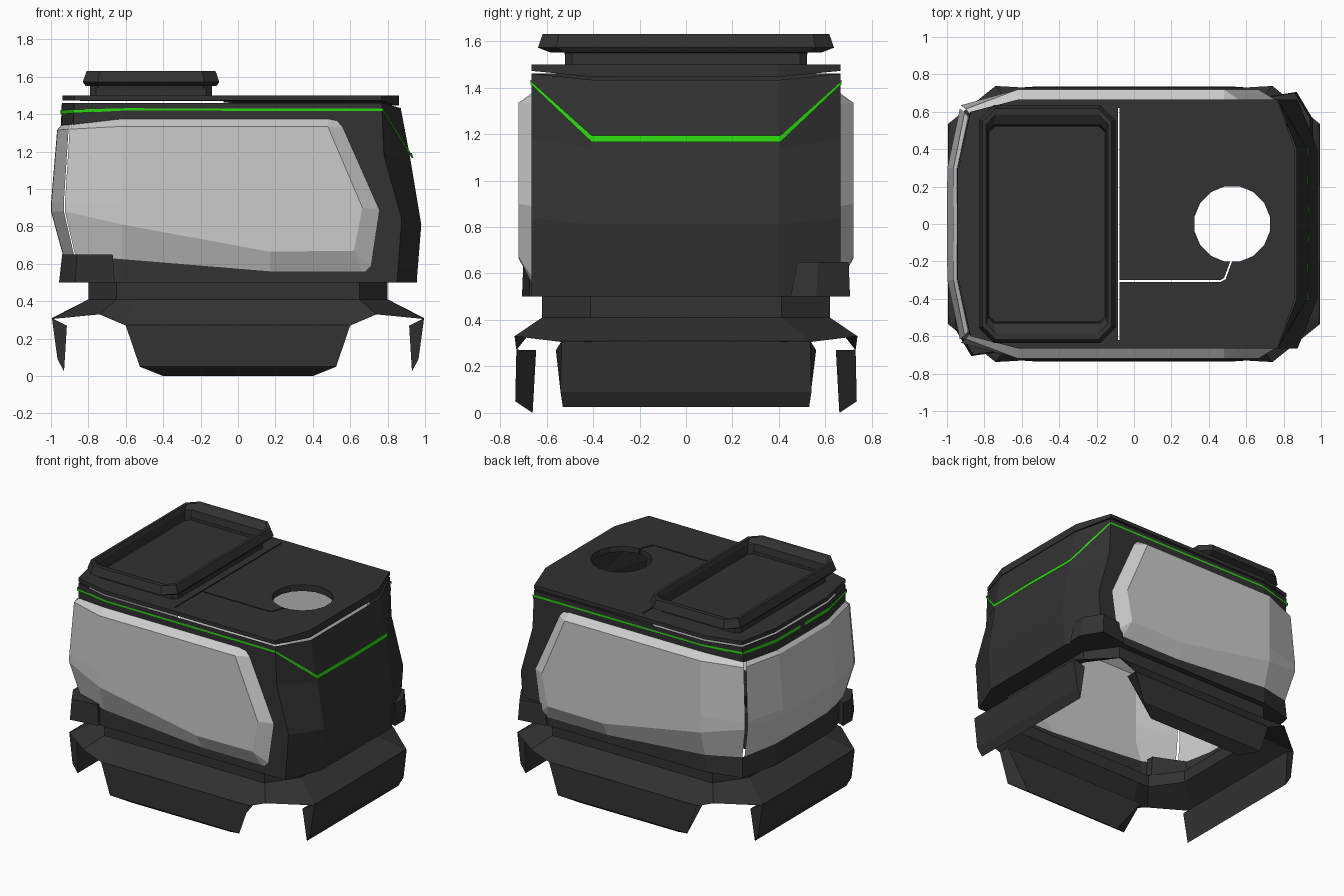
import bpy, math
from mathutils import Vector

if "Cube" in bpy.data.objects:
    bpy.data.objects.remove(bpy.data.objects["Cube"])


def material(name, rgb):
    m = bpy.data.materials.new(name)
    m.diffuse_color = (*rgb, 1)
    m.use_nodes = True
    m.node_tree.nodes["Principled BSDF"].inputs["Base Color"].default_value = m.diffuse_color
    return m


DARK = material("dark_metal", (0.032, 0.032, 0.032))
GREEN = material("green_light", (0.025, 0.68, 0.005))


def build(name, verts, faces, mat=DARK, mirror=""):
    me = bpy.data.meshes.new(name)
    me.from_pydata([tuple(v) for v in verts], [], faces)
    me.validate()
    ob = bpy.data.objects.new(name, me)
    bpy.context.collection.objects.link(ob)
    if mat:
        me.materials.append(mat)
    if mirror:
        mod = ob.modifiers.new("mirror", 'MIRROR')
        mod.use_axis = ["X" in mirror, "Y" in mirror, False]
    return ob


def strip(name, rows, mat=DARK, mirror="", closed=False, cap_start=False, cap_end=False):
    """Skin neighbouring rows of points with quads."""
    n = len(rows[0])
    verts = [p for r in rows for p in r]
    faces = []
    for i in range(len(rows) - 1):
        for j in range(n if closed else n - 1):
            k = (j + 1) % n
            ids = []
            for q in (i * n + j, i * n + k, (i + 1) * n + k, (i + 1) * n + j):
                if all((Vector(verts[q]) - Vector(verts[o])).length > 1e-5 for o in ids):
                    ids.append(q)
            if len(ids) > 2:
                faces.append(ids)
    if cap_start:
        faces.append(list(range(n))[::-1])
    if cap_end:
        faces.append(list(range(len(verts) - n, len(verts))))
    return build(name, verts, faces, mat, mirror)


def prism(name, plan, z0, z1, mat=DARK):
    return strip(name, [[(x, y, z0) for x, y in plan], [(x, y, z1) for x, y in plan]],
                 mat, "", True, True, True)


def octagon(cx, hx, hy, dx, dy, z):
    return [(cx + x, y, z) for x, y in (
        (hx, -hy + dy), (hx, hy - dy), (hx - dx, hy), (-hx + dx, hy),
        (-hx, hy - dy), (-hx, -hy + dy), (-hx + dx, -hy), (hx - dx, -hy))]


# Window panels: columns run from the slanted front edge back round the rear corner
A = [(.53, .665, 1.365), (.56, .665, 1.33), (.755, .665, .89), (.71, .665, .59), (.68, .665, .56)]
B = [(.48, .665, 1.375), (.48, .72, 1.335), (.665, .72, .9), (.62, .72, .67), (.66, .665, .56)]
C = [(.17, .665, 1.375), (.17, .72, 1.335), (.17, .72, .9), (.17, .72, .665), (.17, .665, .56)]
D = [(-.62, .665, 1.375), (-.62, .72, 1.335), (-.62, .72, .93), (-.62, .72, .81), (-.62, .665, .625)]
E = [(-.88, .59, 1.345), (-.90, .615, 1.32), (-.925, .635, .93), (-.925, .635, .88), (-.87, .59, .645)]
F = [(-.945, .3, 1.34), (-.965, .3, 1.315), (-.998, .3, .92), (-.998, .3, .88), (-.935, .3, .65)]
G = [(x - .002, 0, z) for x, y, z in F]
E2 = [(x - .006, y - .018, z) for x, y, z in E]
strip("side_windows", [A, B, C, D, E], None, "Y")
strip("rear_window", [E2, F, G], None, "Y")

# Front end of the cab: corner edge and centre edge of each row
corner = [(.768, .665, 1.46), (.77, .665, 1.42), (.78, .665, 1.18), (.875, .665, .84), (.85, .665, .5)]
centre = [(.87, .4, 1.433), (.92, .4, 1.17), (.925, .4, 1.14), (.98, .4, .81), (.955, .4, .5)]
middle = [(x, 0, z) for x, y, z in centre]
strip("cab_front", [corner, centre, middle], DARK, "Y")

# Wall framing the windows: window edge paired with body outline
inner = [G[0], F[0], E[0], D[0], C[0], B[0], A[0], A[1], A[1], A[2], A[3],
         A[4], B[4], C[4], D[4], E[4], F[4], G[4]]
low = [(-.62, .665, .5), (-.88, .6, .5), (-.945, .3, .5), (-.947, 0, .5)]
outer = [(-.942, 0, 1.46), (-.94, .3, 1.46), (-.875, .6, 1.46), (-.62, .665, 1.46),
         (.17, .665, 1.46), (.48, .665, 1.46), *corner,
         (.75, .665, .5), (.66, .665, .5), (.17, .665, .5), *low]
strip("cab_wall", [inner, outer], DARK, "Y")

# Underside lip between the body and the turret neck
lip_out = [(.955, 0, .5), centre[4], corner[4], *low]
lip_in = [(.8, 0, .5), (.8, .41, .5), (.65, .62, .5), (-.65, .62, .5),
          (-.72, .52, .5), (-.8, .41, .5), (-.8, 0, .5)]
strip("under_lip", [lip_out, lip_in], DARK, "Y")

# Roof slab with hatch hole and panel seams cut through
half = [(.86, .4), (.766, .665), (-.62, .665), (-.875, .6), (-.938, .3)]
plan = half + [(x, -y) for x, y in reversed(half)]
roof = strip("roof", [[(x, y, 1.446 if x > .8 else 1.472) for x, y in plan],
                      [(x, y, 1.5) for x, y in plan]], DARK, "", True, True, True)
cuts = [[(.525 + .205 * math.cos(math.tau * (i + .5) / 16),
          .205 * math.sin(math.tau * (i + .5) / 16)) for i in range(16)],
        [(-.085, -.62), (-.077, -.62), (-.077, .62), (-.085, .62)]]
for s in (1, -1):
    seam = [(-.08, .309), (.465, .309), (.49, .295), (.528, .19),
            (.518, .19), (.482, .288), (.463, .3), (-.08, .3)]
    seam = [(x, s * y) for x, y in seam]
    cuts.append(seam[::-1] if s > 0 else seam)
for i, pts in enumerate(cuts):
    cutter = prism(f"roof_cutter_{i}", pts, 1.4, 1.55)
    cutter.hide_render = True
    cutter.hide_viewport = True
    mod = roof.modifiers.new("cut", 'BOOLEAN')
    mod.operation = 'DIFFERENCE'
    mod.solver = 'EXACT'
    mod.object = cutter

# Glowing trim stripe round the cab
o = .005
top = [(.925 + o, 0, 1.193), (.918 + o, .405, 1.193), (.77 + o, .665 + o, 1.43), (-.6, .665 + o, 1.432),
       (-.878 - o, .6 + o, 1.425), (-.941 - o, .3, 1.422), (-.943 - o, .025, 1.422)]
drop = (.028, .028, .014, .012, .02, .022, .022)
strip("trim_stripe", [top, [(x + (.006 if i < 2 else 0), y, z - drop[i])
                            for i, (x, y, z) in enumerate(top)]], GREEN, "Y")

# Roof tray on its pedestal
strip("roof_tray", [octagon(-.465, hx, hy, c, c, z) for hx, hy, c, z in (
    (.325, .52, .03, 1.5), (.325, .52, .03, 1.55), (.35, .585, .06, 1.552), (.365, .637, .08, 1.572),
    (.345, .617, .07, 1.63), (.325, .585, .05, 1.63), (.315, .53, .03, 1.60), (.31, .52, .03, 1.53))],
    DARK, "", True, False, True)

# Corner blocks on two opposite lower corners
for i, s in enumerate((1, -1)):
    base = [(.957, .45), (.957, .56), (.87, .706), (.66, .675), (.66, .6)]
    tip = [(.94, .48), (.94, .57), (.86, .70), (.67, .67), (.67, .6)]
    strip(f"corner_block_{i}", [[(s * x, s * y, .5) for x, y in base],
                                [(s * x, s * y, .65) for x, y in tip]],
          DARK, "", True, True, True)

# Neck and flared deck
neck = octagon(0, .8, .62, .15, .21, .5)
strip("neck", [neck, [(x, y, .41) for x, y, z in neck]], DARK, "", True)
deck_top = [(.8, 0, .41), (.8, .41, .41), (.65, .62, .41), (.55, .62, .41), (0, .62, .41)]
deck_low = [(.995, 0, .31), (.995, .535, .305), (.74, .738, .33), (.6, .73, .27), (0, .73, .27)]
strip("skirt_deck", [deck_top, deck_low], DARK, "XY")


# Hanging skirt flaps: section points of (distance out, height, half width)
def flap(name, section, axis, s):
    rows = [[((s * d, w * t, z) if axis == "x" else (w * t, s * d, z)) for d, z, w in section]
            for t in (-1, 1)]
    strip(name, rows, DARK, "", True, True, True)


for i, s in enumerate((1, -1)):
    flap(f"side_flap_{i}", [(.73, .272, .6), (.735, .05, .525), (.66, 0, .4), (.645, .27, .6)], "y", s)
    flap(f"end_flap_{i}", [(.995, .31, .535), (.965, .09, .54), (.93, .025, .53), (.915, .27, .56)], "x", s)
